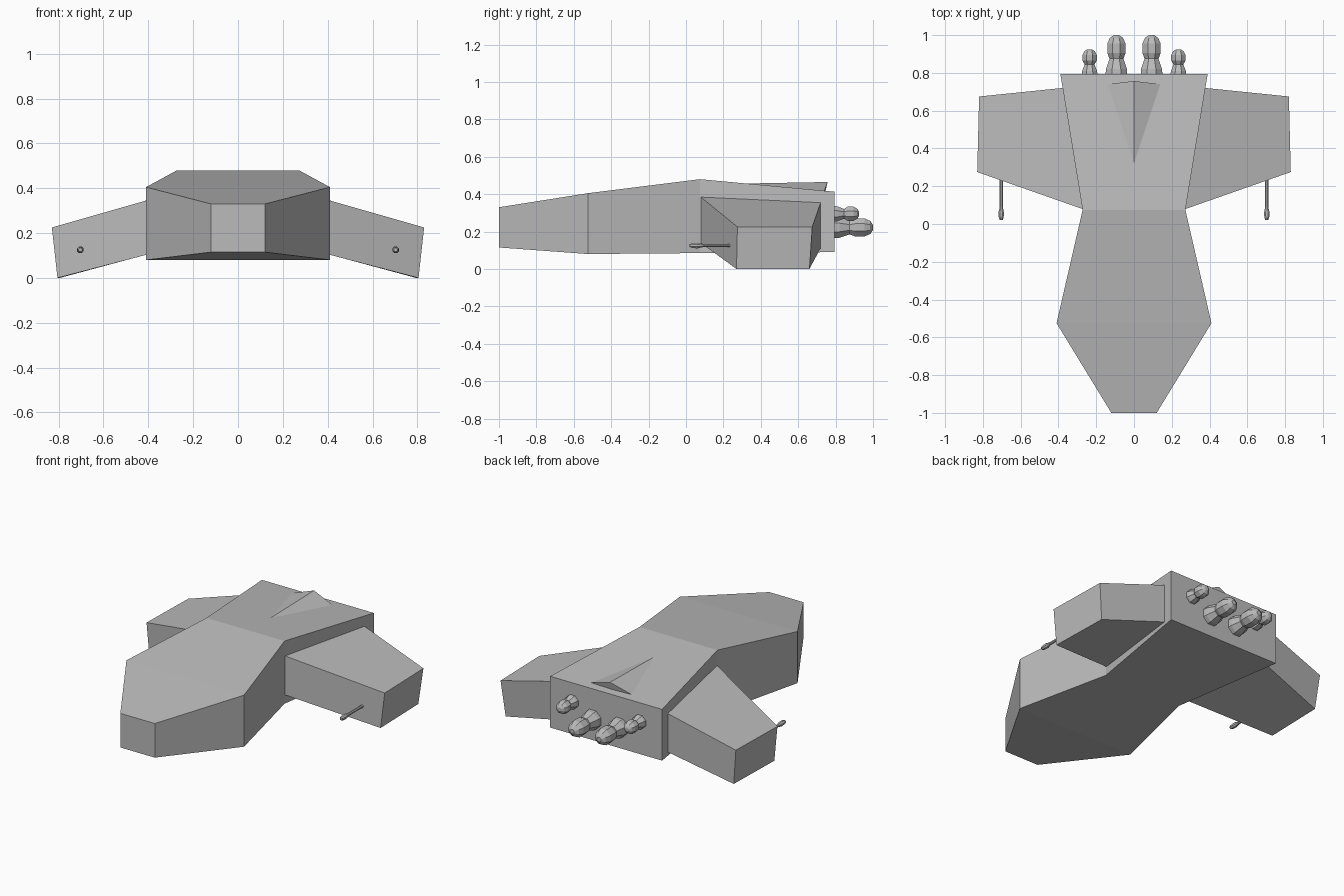
import bpy
import bmesh
import math
from mathutils import Matrix, Vector

cube = bpy.data.objects.get("Cube")
if cube:
    bpy.data.objects.remove(cube, do_unlink=True)

grey = bpy.data.materials.new("hull grey")
grey.use_nodes = True
colour = (0.5, 0.5, 0.5, 1)
grey.diffuse_color = colour
grey.node_tree.nodes["Principled BSDF"].inputs["Base Color"].default_value = colour


def finish(name, bm):
    """Turn a bmesh into a named, flat-shaded grey object."""
    bmesh.ops.recalc_face_normals(bm, faces=bm.faces)
    mesh = bpy.data.meshes.new(name)
    bm.to_mesh(mesh)
    bm.free()
    mesh.materials.append(grey)
    obj = bpy.data.objects.new(name, mesh)
    bpy.context.collection.objects.link(obj)
    return obj


def loft(name, rings):
    """Skin a list of equal-length point rings and cap both ends."""
    bm = bmesh.new()
    loops = [[bm.verts.new(p) for p in ring] for ring in rings]
    n = len(loops[0])
    for a, b in zip(loops, loops[1:]):
        for i in range(n):
            j = (i + 1) % n
            bm.faces.new((a[i], a[j], b[j], b[i]))
    bm.faces.new(loops[0])
    bm.faces.new(loops[-1])
    return finish(name, bm)


def turned(name, x, z, profile, sides=8):
    """Faceted body along y from (y, radius) pairs."""
    angles = [math.tau * (i + 0.5) / sides for i in range(sides)]
    return loft(name, [[(x + r * math.cos(a), y, z + r * math.sin(a))
                        for a in angles] for y, r in profile])


# Hull: box sections along y (y, half width, bottom, top)
sections = [(-1.0, 0.12, 0.115, 0.33), (-0.525, 0.41, 0.08, 0.405),
            (0.075, 0.272, 0.085, 0.48), (0.795, 0.39, 0.09, 0.413)]
loft("hull", [[(-w, y, lo), (w, y, lo), (w, y, hi), (-w, y, hi)]
              for y, w, lo, hi in sections])

# Wedge fin on the rear deck
bm = bmesh.new()
tip, left, right, ridge, keel = [bm.verts.new(p) for p in (
    (0, 0.32, 0.457), (0.14, 0.74, 0.418), (-0.14, 0.74, 0.418),
    (0, 0.757, 0.465), (0, 0.74, 0.39))]
for face in ((tip, left, ridge), (tip, ridge, right), (ridge, left, keel),
             (ridge, keel, right), (tip, keel, left), (tip, right, keel)):
    bm.faces.new(face)
finish("deck_fin", bm)

# Engine and gun profiles, (y, radius)
nozzle = [(0.78, 0.063), (0.82, 0.06), (0.875, 0.04), (0.905, 0.052),
          (0.955, 0.052), (0.985, 0.038), (1.0, 0.015)]
small_nozzle = [(0.78, 0.046), (0.81, 0.043), (0.845, 0.028), (0.865, 0.041),
                (0.895, 0.041), (0.915, 0.03), (0.925, 0.012)]
gun = [(0.02, 0.008), (0.035, 0.014), (0.06, 0.016), (0.09, 0.009), (0.27, 0.009)]

for side, s in (("left", 1), ("right", -1)):
    # Drooping wing, from root ring to tip ring
    root = [(0.26, 0.075, 0.142), (0.26, 0.075, 0.388),
            (0.37, 0.721, 0.357), (0.37, 0.721, 0.114)]
    end = [(0.805, 0.27, 0.0), (0.83, 0.275, 0.225),
           (0.82, 0.675, 0.225), (0.795, 0.66, 0.0)]
    loft(side + "_wing", [[(s * x, y, z) for x, y, z in ring] for ring in (root, end)])
    turned(side + "_gun", s * 0.703, 0.125, gun)
    turned(side + "_main_engine", s * 0.093, 0.222, nozzle)
    turned(side + "_outer_engine", s * 0.235, 0.295, small_nozzle)
